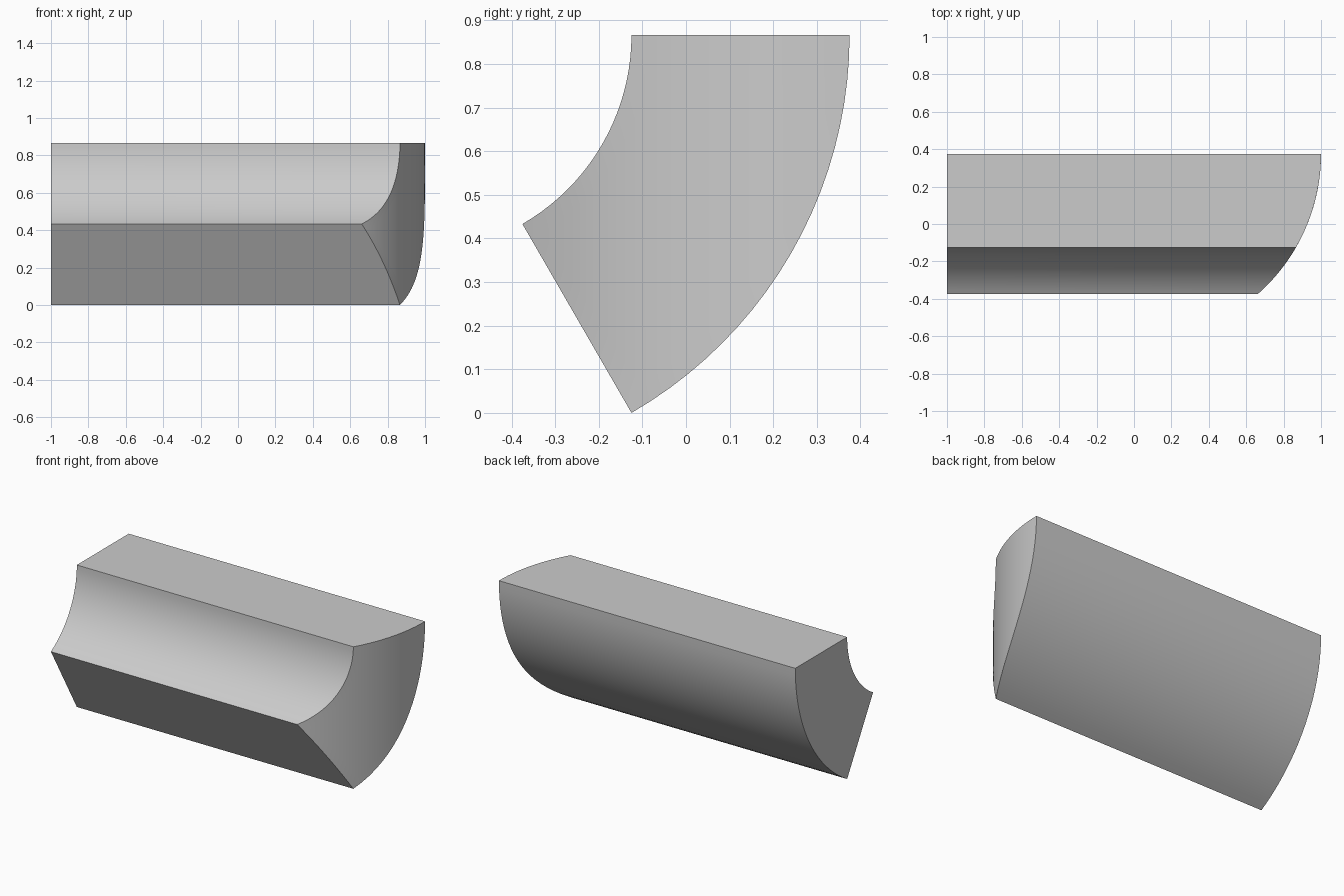
import bpy, bmesh
from math import sin, cos, sqrt, radians

default = bpy.data.objects.get("Cube")
if default:
    bpy.data.objects.remove(default, do_unlink=True)

# Ring sector swept along x, with its right end cut by an upright cylinder
HEIGHT = sin(radians(60))
CENTRE_Y = -0.625
BACK_Y = 0.375
INNER, OUTER = 0.5, 1.0
ARC_STEPS, RADIAL_STEPS = 20, 12


def end_point(i, j):
    angle = radians(60) * i / ARC_STEPS
    radius = INNER + (OUTER - INNER) * j / RADIAL_STEPS
    y = CENTRE_Y + radius * cos(angle)
    z = HEIGHT - radius * sin(angle)
    return sqrt(max(0, 1 - (y - BACK_Y) ** 2)), y, z


bm = bmesh.new()

# Curved end
grid = [[bm.verts.new(end_point(i, j)) for j in range(RADIAL_STEPS + 1)]
        for i in range(ARC_STEPS + 1)]
for i in range(ARC_STEPS):
    for j in range(RADIAL_STEPS):
        bm.faces.new((grid[i][j], grid[i + 1][j],
                      grid[i + 1][j + 1], grid[i][j + 1]))

# Long sides, drawn out from the rim to the flat end
rim = [e for e in bm.edges if e.is_boundary]
drawn = bmesh.ops.extrude_edge_only(bm, edges=rim)["geom"]
for v in drawn:
    if isinstance(v, bmesh.types.BMVert):
        v.co.x = -1

# Flat end
bmesh.ops.holes_fill(bm, edges=[e for e in bm.edges if e.is_boundary], sides=0)
# Merge the strips on the flat top and flat underside
bmesh.ops.dissolve_limit(bm, angle_limit=radians(0.05), verts=bm.verts[:],
                         edges=[e for e in bm.edges if min(v.co.x for v in e.verts) < -0.99])
bmesh.ops.recalc_face_normals(bm, faces=bm.faces[:])

mesh = bpy.data.meshes.new("curved_block")
bm.to_mesh(mesh)
bm.free()
block = bpy.data.objects.new("curved_block", mesh)
bpy.context.collection.objects.link(block)

# Plain grey finish
grey = bpy.data.materials.new("light_grey")
grey.use_nodes = True
grey.diffuse_color = (0.6, 0.6, 0.6, 1)
grey.node_tree.nodes["Principled BSDF"].inputs["Base Color"].default_value = grey.diffuse_color
mesh.materials.append(grey)

bpy.ops.object.select_all(action="DESELECT")
block.select_set(True)
bpy.context.view_layer.objects.active = block
bpy.ops.object.shade_smooth_by_angle(angle=radians(30))
